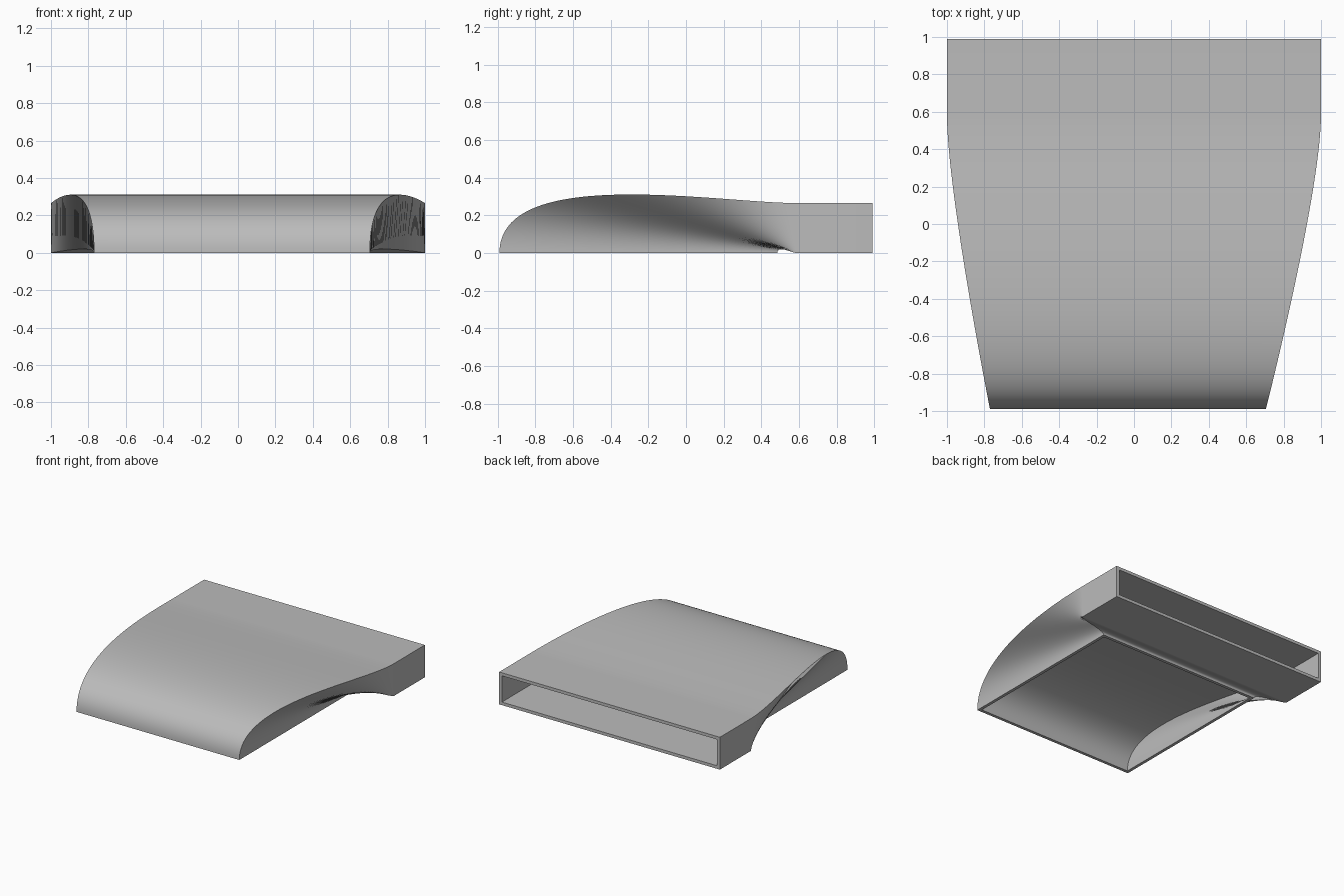
import bpy
import bmesh
from mathutils import Vector

cube = bpy.data.objects.get("Cube")
if cube:
    bpy.data.objects.remove(cube, do_unlink=True)

STEPS = 64
WALL = 0.025
BACK, JOIN = 0.99, 0.59

grey = bpy.data.materials.new("duct grey")
grey.use_nodes = True
colour = (0.5, 0.5, 0.5, 1)
grey.diffuse_color = colour
grey.node_tree.nodes["Principled BSDF"].inputs["Base Color"].default_value = colour


def bezier(p0, p1, p2, p3, t):
    s = 1 - t
    return p0 * s**3 + p1 * 3 * s * s * t + p2 * 3 * s * t * t + p3 * t**3


def rings(w):
    """Four-cornered sections from the back mouth to the floor mouth, inset by w."""
    left, right = 0.705 - w, -0.77 + w
    # start corner, floor corner, pull out of the back, pull out of the floor
    corners = [
        ((1 - w, 0.265 - w), (left, -0.99 + w), 0.42, 0.473),
        ((-1 + w, 0.265 - w), (right, -0.99 + w), 0.42, 0.473),
        ((-1 + w, w), (right, 0.485 - w), 0.03, 0.045),
        ((1 - w, w), (left, 0.485 - w), 0.03, 0.045),
    ]
    result = [[Vector((x, BACK, z)) for (x, z), _, _, _ in corners]]
    for i in range(STEPS + 1):
        ring = []
        for (x, z), (fx, fy), pull, rise in corners:
            ring.append(bezier(Vector((x, JOIN, z)), Vector((x, JOIN - pull, z)),
                               Vector((fx, fy, rise)), Vector((fx, fy, 0)), i / STEPS))
        result.append(ring)
    return result


# Outer and inner skins joined by flat rims at both mouths
bm = bmesh.new()
skins = [[[bm.verts.new(p) for p in ring] for ring in rings(w)] for w in (0, WALL)]
outer, inner = skins


def bridge(a, b):
    for k in range(4):
        n = (k + 1) % 4
        bm.faces.new((a[k], a[n], b[n], b[k])).smooth = True


for skin in skins:
    for a, b in zip(skin, skin[1:]):
        bridge(a, b)
bridge(outer[0], inner[0])
bridge(outer[-1], inner[-1])
bmesh.ops.recalc_face_normals(bm, faces=bm.faces)

# Keep the long corners and the mouth rims crisp
for skin in skins:
    for a, b in zip(skin, skin[1:]):
        for k in range(4):
            bm.edges.get((a[k], b[k])).smooth = False
    for ring in (skin[0], skin[-1]):
        for k in range(4):
            bm.edges.get((ring[k], ring[(k + 1) % 4])).smooth = False

mesh = bpy.data.meshes.new("duct_shell")
bm.to_mesh(mesh)
bm.free()
mesh.materials.append(grey)
duct = bpy.data.objects.new("duct_shell", mesh)
bpy.context.collection.objects.link(duct)
